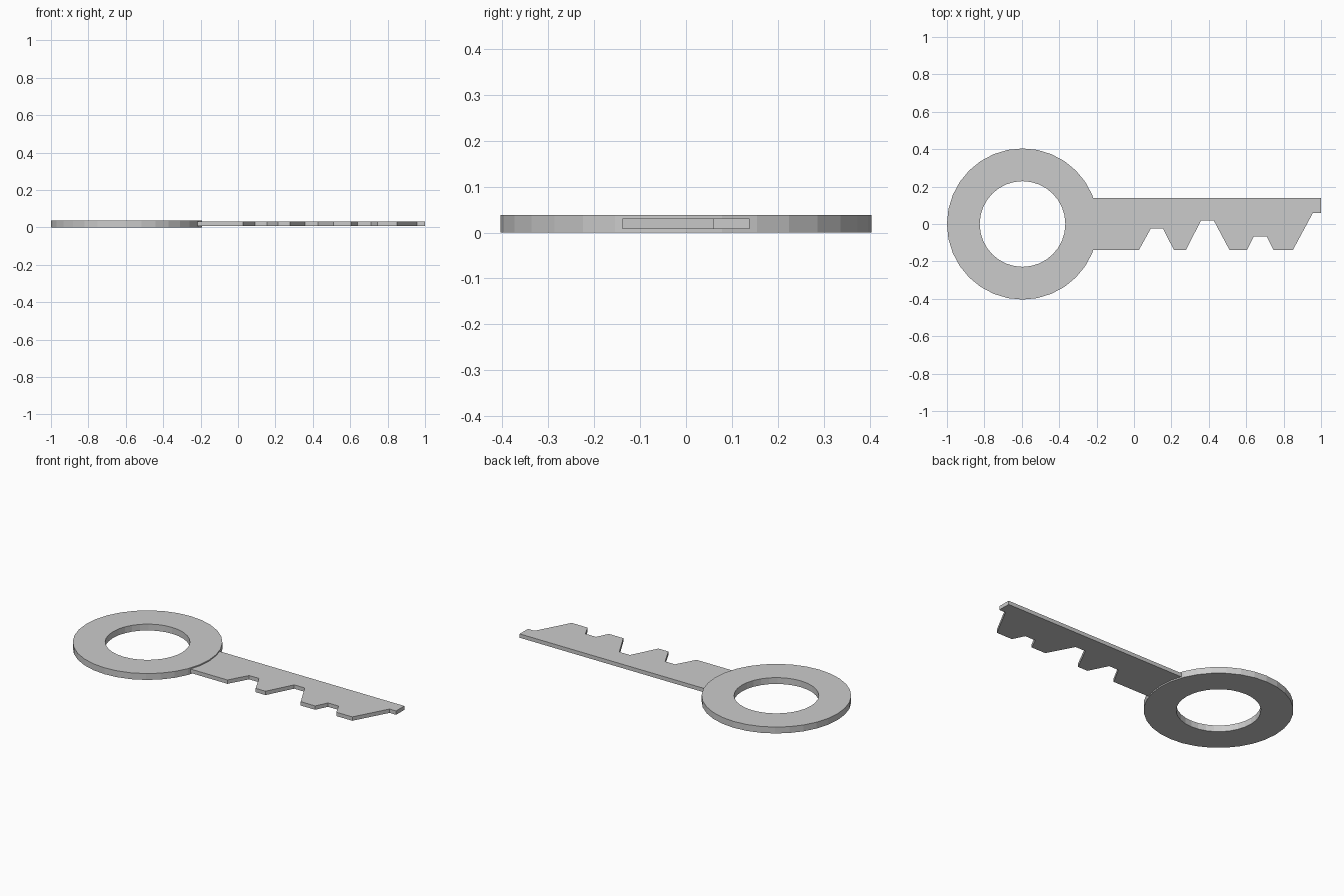
import bpy, bmesh
from math import cos, sin, tau

if "Cube" in bpy.data.objects:
    bpy.data.objects.remove(bpy.data.objects["Cube"])


def make_object(name, bm):
    bmesh.ops.recalc_face_normals(bm, faces=bm.faces[:])
    mesh = bpy.data.meshes.new(name)
    bm.to_mesh(mesh)
    bm.free()
    obj = bpy.data.objects.new(name, mesh)
    bpy.context.collection.objects.link(obj)
    return obj


# Ring handle: rectangular section swept round a low-poly circle
SEG, CX, R_OUT, R_IN, TOP = 32, -0.596, 0.404, 0.229, 0.038
section = [(R_OUT, 0), (R_OUT, TOP), (R_IN, TOP), (R_IN, 0)]
bm = bmesh.new()
loops = []
for i in range(SEG):
    a = tau * i / SEG
    loops.append([bm.verts.new((CX + r * cos(a), r * sin(a), z)) for r, z in section])
for i in range(SEG):
    p, q = loops[i], loops[(i + 1) % SEG]
    for j in range(4):
        k = (j + 1) % 4
        bm.faces.new((p[j], q[j], q[k], p[k]))
make_object("handle_ring", bm)

# Toothed blade: flat outline extruded upward, root buried in the ring
LOW, HIGH, EDGE = 0.008, 0.031, 0.138
outline = [(-0.25, EDGE), (-0.25, -EDGE)]
# Each notch: start x, floor left x, floor right x, end x, floor y
for x0, x1, x2, x3, y in [(0.027, 0.09, 0.155, 0.213, -0.024),
                          (0.278, 0.358, 0.427, 0.51, 0.018),
                          (0.605, 0.64, 0.71, 0.745, -0.067)]:
    outline += [(x0, -EDGE), (x1, y), (x2, y), (x3, -EDGE)]
outline += [(0.85, -EDGE), (0.957, 0.06), (1.0, 0.06), (1.0, EDGE)]
bm = bmesh.new()
face = bm.faces.new([bm.verts.new((x, y, LOW)) for x, y in outline])
geom = bmesh.ops.extrude_face_region(bm, geom=[face], use_keep_orig=True)["geom"]
bmesh.ops.translate(bm, vec=(0, 0, HIGH - LOW),
                    verts=[v for v in geom if isinstance(v, bmesh.types.BMVert)])
make_object("key_blade", bm)
